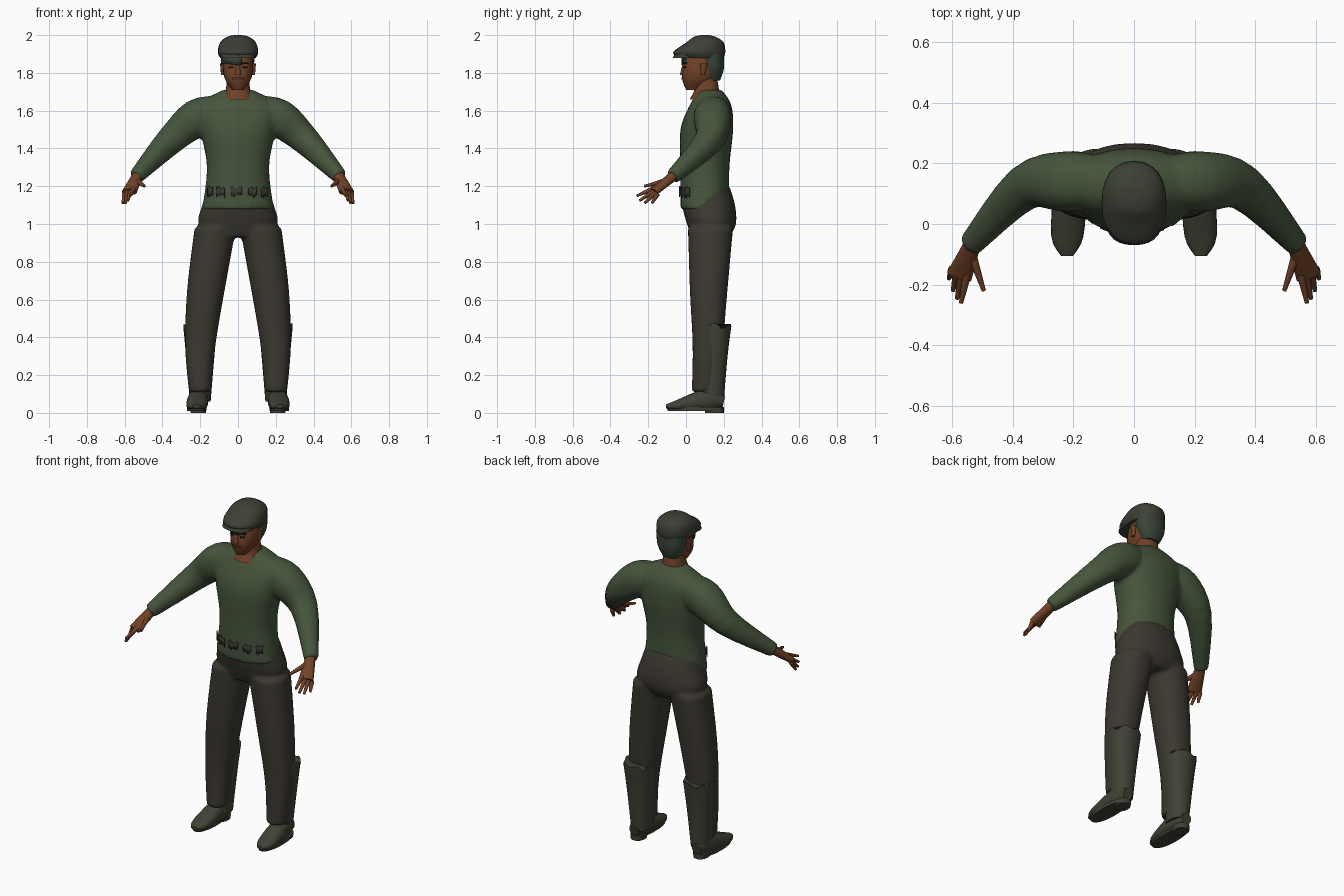
import bpy, bmesh, math, random
from mathutils import Vector

random.seed(4)
if "Cube" in bpy.data.objects:
    bpy.data.objects.remove(bpy.data.objects["Cube"])


def material(name, *colour):
    mat = bpy.data.materials.new(name)
    mat.use_nodes = True
    mat.diffuse_color = (*colour, 1)
    shader = mat.node_tree.nodes["Principled BSDF"]
    shader.inputs["Base Color"].default_value = (*colour, 1)
    shader.inputs["Roughness"].default_value = .9
    return mat


shirt_green = material("shirt green", .06, .09, .045)
trouser_brown = material("trouser brown", .045, .04, .03)
cap_felt = material("cap felt", .045, .05, .035)
skin = material("skin", .165, .055, .02)
leather = material("boot leather", .05, .055, .035)
dark = material("dark lines", .01, .01, .01)
hair_green = material("hair green", .04, .06, .04)
lip = material("lip", .12, .035, .02)


def rounded(angle, squareness=.9):
    """Cosine and sine of an oval that is slightly squared off."""
    return [math.copysign(abs(value) ** squareness, value)
            for value in (math.cos(angle), math.sin(angle))]


def smooth_rings(rings, steps=4):
    """Pass a smooth curve through the centres and radii of the key rings."""
    keys = [Vector(ring if len(ring) == 5 else (*ring, ring[-1])) for ring in rings]
    keys = [keys[0], *keys, keys[-1]]
    result = []
    for before, start, end, after in zip(keys, keys[1:], keys[2:], keys[3:]):
        for step in range(steps):
            t = step / steps
            into, out = (end - before) / 2, (after - start) / 2
            gap = end - start
            result.append(start + into * t + (gap * 3 - into * 2 - out) * t ** 2
                          + (into + out - gap * 2) * t ** 3)
    return result + [keys[-1]]


def loft(bm, rings, side=1, along_path=False, sides=24, ragged=0):
    """Skin over rings (x, y, z, half width, half depth), closed at both ends."""
    rings = smooth_rings(rings)
    centres = [Vector((ring[0] * side, ring[1], ring[2])) for ring in rings]
    last = len(rings) - 1
    loops = []
    for i, (centre, ring) in enumerate(zip(centres, rings)):
        across, deep = Vector((1, 0, 0)), Vector((0, 1, 0))
        if along_path:
            tangent = centres[min(i + 1, last)] - centres[max(i - 1, 0)]
            across = tangent.cross(Vector((0, 0, 1))).normalized()
            deep = across.cross(tangent).normalized()
        loop = []
        for k in range(sides):
            c, s = rounded(math.tau * k / sides)
            point = centre + across * ring[3] * c + deep * ring[4] * s
            if i == last:
                point.z += random.uniform(-ragged, ragged)
            loop.append(bm.verts.new(point))
        loops.append(loop)
    for lower, upper in zip(loops, loops[1:]):
        for k in range(sides):
            bm.faces.new((lower[k - 1], lower[k], upper[k], upper[k - 1]))
    bm.faces.new(loops[0])
    bm.faces.new(loops[-1])


def finish(bm, name, mat):
    bmesh.ops.recalc_face_normals(bm, faces=bm.faces)
    mesh = bpy.data.meshes.new(name)
    bm.to_mesh(mesh)
    bm.free()
    mesh.materials.append(mat)
    for face in mesh.polygons:
        face.use_smooth = len(face.vertices) == 4
    part = bpy.data.objects.new(name, mesh)
    bpy.context.collection.objects.link(part)
    return part


def solid(name, mat, *rings, **options):
    bm = bmesh.new()
    loft(bm, rings, **options)
    return finish(bm, name, mat)


def pair(name, mat, *rings, **options):
    for side, label in ((1, "left"), (-1, "right")):
        solid(f"{label}_{name}", mat, *rings, side=side, **options)


def garment(name, mat, trunk, limb, along_path):
    """Trunk and two mirrored limbs fused into one continuous cloth skin."""
    bm = bmesh.new()
    loft(bm, trunk)
    for side in (1, -1):
        loft(bm, limb, side=side, along_path=along_path)
    part = finish(bm, name, mat)
    fuse = part.modifiers.new("fuse", "REMESH")
    fuse.mode = "VOXEL"
    fuse.voxel_size = .012
    fuse.use_smooth_shade = True
    soften = part.modifiers.new("soften", "SMOOTH")
    soften.iterations = 4


def patch(name, mat, oval, start, end, z, height, ragged=0):
    """Thin plate wrapped on an upright oval; angles are in degrees from the front."""
    centre, half_width, half_depth = oval
    bm = bmesh.new()
    columns = []
    for k in range(7):
        c, s = rounded(math.radians(start + (end - start) * k / 6))
        columns.append([bm.verts.new((half_width * s, centre - half_depth * c,
                                      z + offset + random.uniform(-ragged, ragged)))
                        for offset in (-height / 2, height / 2)])
    for a, b in zip(columns, columns[1:]):
        bm.faces.new((a[0], b[0], b[1], a[1]))
    thickness = finish(bm, name, mat).modifiers.new("thickness", "SOLIDIFY")
    thickness.thickness = .005
    thickness.offset = 0


# Shirt: torso and both sleeves
torso = [(0, .1, 1.08, .19, .13), (0, .1, 1.3, .165, .13), (0, .11, 1.5, .2, .14),
         (0, .13, 1.63, .21, .11), (0, .13, 1.71, .08, .06)]
sleeve = [(.1, .14, 1.6, .08), (.22, .14, 1.56, .1),
          (.36, .12, 1.44, .075), (.54, -.07, 1.25, .04)]
garment("shirt", shirt_green, torso, sleeve, along_path=True)

# Trousers: hips and both legs
hips = [(0, .13, .93, .12, .1), (0, .135, 1, .21, .13),
        (0, .12, 1.1, .19, .14), (0, .11, 1.2, .16, .12)]
leg = [(.2, .1, .11, .06, .07), (.2, .115, .35, .08),
       (.17, .12, .65, .1), (.12, .13, .98, .11, .12)]
garment("trousers", trouser_brown, hips, leg, along_path=False)

# Worn waistband showing through the front of the shirt
waist = (.1, .184, .134)
for start in range(-60, 60, 25):
    patch("waist_patch", trouser_brown, waist, start, start + 15, 1.17, .045, ragged=.01)

# Boots: ragged shafts, feet, soles and heels
pair("boot_shaft", leather, (.2, .13, .06, .055, .07), (.2, .15, .3, .075, .07),
     (.2, .16, .46, .09, .08), ragged=.015)
pair("boot_foot", leather, (.21, .2, .06, .03), (.21, .12, .07, .053, .06),
     (.22, -.04, .04, .053, .03), (.22, -.105, .035, .02, .01), along_path=True)
pair("sole", leather, (.22, .045, .01, .05, .14), (.22, .045, .03, .05, .15))
pair("heel", leather, (.21, .15, 0, .04, .05), (.21, .15, .03, .045, .05))

# Hands: a palm, a thumb and a fan of four fingers
wrist, palm_end = (.53, -.06, 1.26, .027), (.575, -.17, 1.17, .042, .02)
first_base, last_base = Vector((.55, -.165, 1.19)), Vector((.6, -.15, 1.16))
first_tip, last_tip = Vector((.57, -.26, 1.15)), Vector((.61, -.18, 1.11))
pair("palm", skin, wrist, palm_end, along_path=True)
pair("thumb", skin, (.535, -.1, 1.23, .016), (.495, -.22, 1.2, .007),
     along_path=True, sides=8)
for i, finger in enumerate(("index", "middle", "ring", "little")):
    base = first_base.lerp(last_base, i / 3)
    tip = first_tip.lerp(last_tip, i / 3)
    reach = Vector((0, -.015, -.015)) * math.sin(math.pi * i / 3)
    pair(finger + "_finger", skin, (*base, .014), (*(tip + reach), .007),
         along_path=True, sides=8)

# Neck, showing at the scooped collar
solid("neck", skin, (0, .1, 1.66, .08), (0, .11, 1.72, .063), (0, .1, 1.8, .06))

# Head and face
solid("head", skin, (0, .04, 1.71, .03, .04), (0, .07, 1.77, .07, .09),
      (0, .09, 1.85, .08, .1), (0, .1, 1.95, .06, .07))
solid("nose", skin, (0, -.017, 1.79, .016), (0, -.01, 1.85, .008), sides=10)
pair("ear", skin, (.08, .09, 1.79, .01), (.085, .095, 1.85, .01, .02), sides=10)
face = (.085, .081, .103)
patch("mouth", lip, (.07, .072, .092), -20, 20, 1.77, .01)
for side, label in ((1, "left"), (-1, "right")):
    patch(label + "_eye", dark, face, side * 15, side * 35, 1.83, .008)
    patch(label + "_brow", dark, face, side * 10, side * 40, 1.85, .008)

# Hair at the back, and a swept lock above the right eye
solid("hair", hair_green, (0, .14, 1.76, .05, .04), (0, .14, 1.82, .08, .06),
      (0, .14, 1.9, .09, .06))
patch("forelock", hair_green, (.09, .09, .112), -75, 12, 1.87, .05, ragged=.008)

# Flat cap with a short brim
solid("cap", cap_felt, (0, .08, 1.88, .095, .12), (0, .07, 1.91, .107, .138),
      (0, .1, 1.96, .095, .1), (0, .1, 1.99, .06), (0, .1, 2, .02))
solid("cap_brim", cap_felt, (0, 0, 1.88, .09, .07), (0, .01, 1.9, .09, .07))
